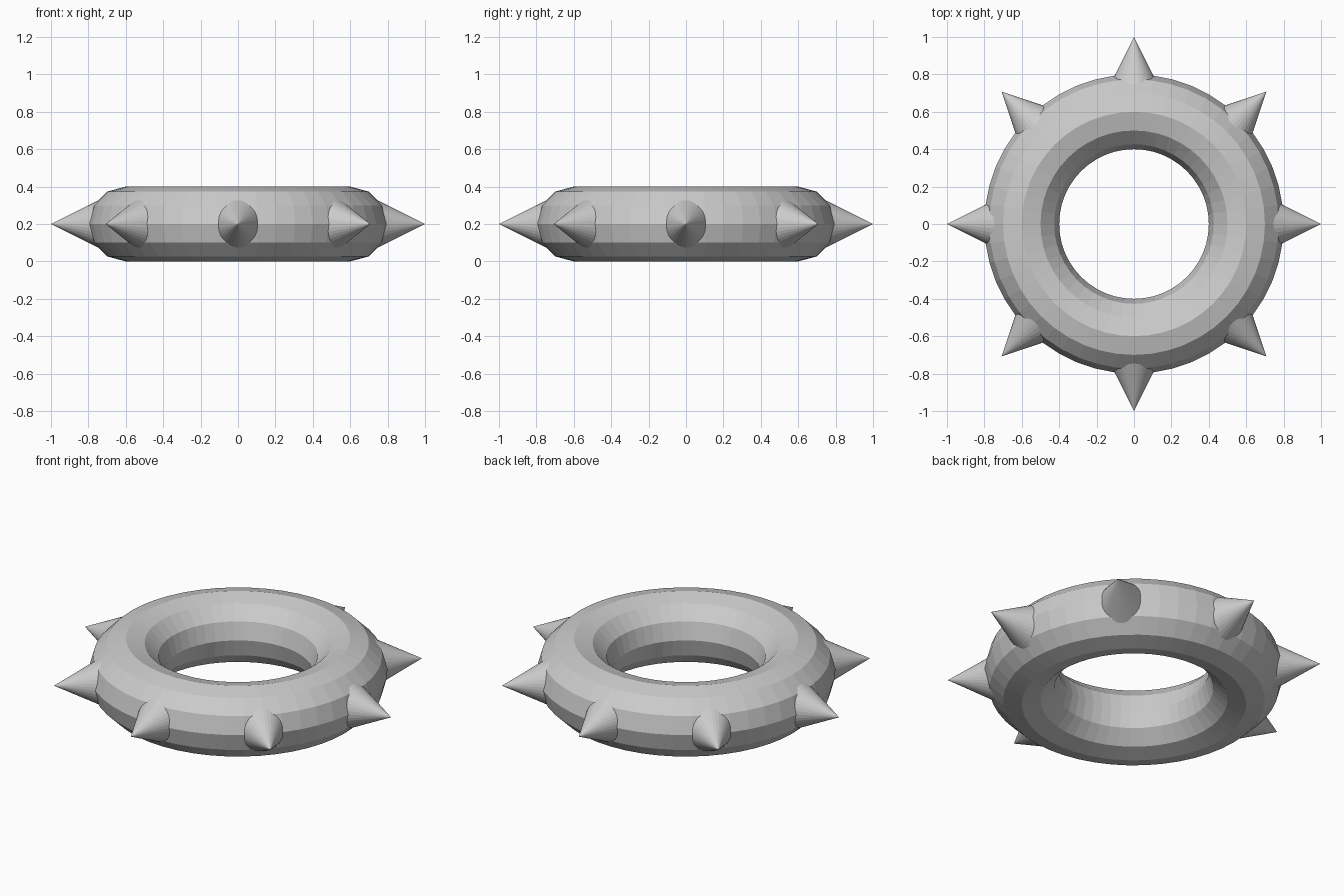
import bpy, math
from mathutils import Matrix

if "Cube" in bpy.data.objects:
    bpy.data.objects.remove(bpy.data.objects["Cube"])

grey = bpy.data.materials.new("plain grey")
grey.diffuse_color = (0.6, 0.6, 0.6, 1)
grey.use_nodes = True
grey.node_tree.nodes["Principled BSDF"].inputs["Base Color"].default_value = grey.diffuse_color

# Faceted ring lying flat on the ground
bpy.ops.mesh.primitive_torus_add(major_radius=0.6, minor_radius=0.2,
                                 major_segments=48, minor_segments=12,
                                 location=(0, 0, 0.2))
ring = bpy.context.object
ring.name = "ring"
ring.data.materials.append(grey)

# Eight spikes pointing outwards, bases buried in the ring
for i in range(8):
    a = i * math.tau / 8
    bpy.ops.mesh.primitive_cone_add(vertices=32, radius1=0.2, radius2=0, depth=0.4)
    spike = bpy.context.object
    spike.name = f"spike_{i + 1}"
    spike.matrix_world = (Matrix.Translation((0.8 * math.cos(a), 0.8 * math.sin(a), 0.2))
                          @ Matrix.Rotation(a, 4, 'Z')
                          @ Matrix.Rotation(math.pi / 2, 4, 'Y'))
    spike.data.materials.append(grey)
